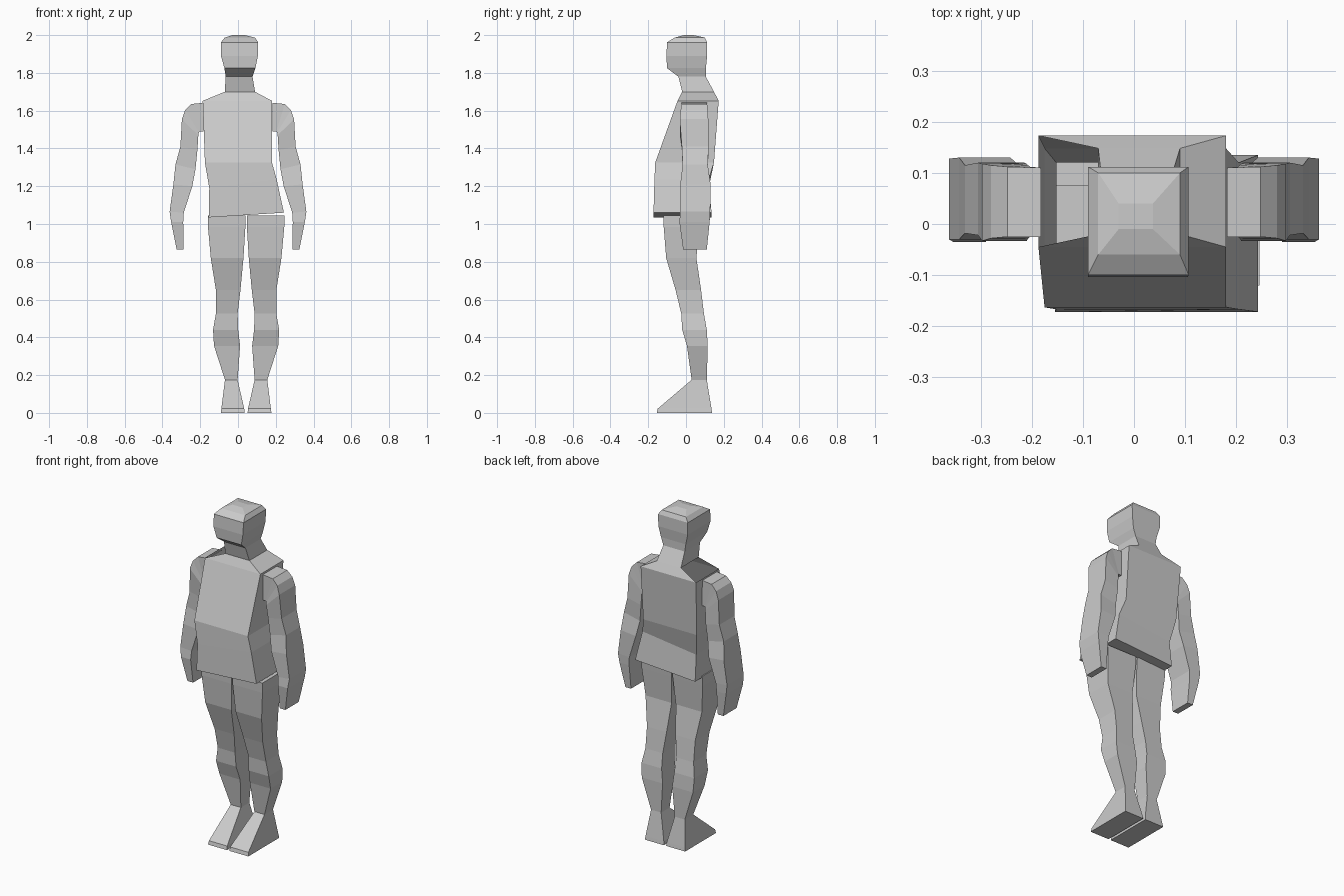
import bpy, bmesh

grey = bpy.data.materials.new("plain_grey")
grey.diffuse_color = (0.6, 0.6, 0.6, 1)


def loft(name, rings, cap_start=True, cap_end=True, opening=None):
    """Skin four-sided rings; opening = (ring, side) leaves one panel out."""
    bm = bmesh.new()
    loops = [[bm.verts.new(p) for p in ring] for ring in rings]
    gap = None
    for i, (a, b) in enumerate(zip(loops, loops[1:])):
        for k in range(4):
            f = bm.faces.new((a[k], a[(k + 1) % 4], b[(k + 1) % 4], b[k]))
            if (i, k) == opening:
                gap = f
    if cap_start:
        bm.faces.new(loops[0])
    if cap_end:
        bm.faces.new(loops[-1])
    bmesh.ops.recalc_face_normals(bm, faces=bm.faces)
    if gap:
        bmesh.ops.delete(bm, geom=[gap], context='FACES_ONLY')
    mesh = bpy.data.meshes.new(name)
    bm.to_mesh(mesh)
    bm.free()
    mesh.materials.append(grey)
    obj = bpy.data.objects.new(name, mesh)
    bpy.context.collection.objects.link(obj)
    return obj


def box_ring(x0, x1, y0, y1, z0, z1=None):
    """Rectangle that may tilt from z0 at x0 to z1 at x1."""
    z1 = z0 if z1 is None else z1
    return [(x0, y0, z0), (x1, y0, z1), (x1, y1, z1), (x0, y1, z0)]


# Head and neck
loft("head", [box_ring(*r) for r in [
    (-0.07, 0.09, -0.02, 0.148, 1.70),
    (-0.065, 0.077, -0.04, 0.105, 1.78),
    (-0.072, 0.092, -0.10, 0.105, 1.825),
    (-0.09, 0.105, -0.104, 0.112, 1.89),
    (-0.09, 0.107, -0.10, 0.112, 1.962),
    (-0.07, 0.09, -0.06, 0.10, 1.987),
    (-0.03, 0.037, -0.01, 0.04, 2.0)]], cap_start=False)

# Torso, with the left shoulder panel open
loft("torso", [box_ring(*r) for r in [
    (-0.155, 0.243, -0.172, 0.135, 1.035, 1.06),
    (-0.152, 0.205, -0.167, 0.12, 1.19, 1.235),
    (-0.175, 0.18, -0.163, 0.148, 1.325),
    (-0.187, 0.18, -0.045, 0.173, 1.652),
    (-0.07, 0.09, -0.02, 0.148, 1.70)]], cap_end=False, opening=(3, 3))

# Arms: outer x, z, inner x, z, front y, back y
ARM = [
    (0.182, 1.642, 0.182, 1.49, -0.025, 0.11),
    (0.248, 1.635, 0.203, 1.49, -0.025, 0.112),
    (0.280, 1.603, 0.207, 1.485, -0.028, 0.115),
    (0.297, 1.555, 0.210, 1.47, -0.033, 0.118),
    (0.305, 1.41, 0.215, 1.39, -0.022, 0.12),
    (0.331, 1.315, 0.225, 1.29, -0.018, 0.115),
    (0.342, 1.21, 0.242, 1.20, -0.03, 0.13),
    (0.362, 1.065, 0.287, 1.06, -0.03, 0.128),
    (0.354, 1.01, 0.290, 1.01, -0.035, 0.125),
    (0.325, 0.865, 0.288, 0.865, -0.015, 0.11)]

# Legs: outer x, inner x (from the leg centre line), front y, back y, z
LEG = [
    (0.203, 0.004, -0.12, 0.075, 1.045),
    (0.202, 0.004, -0.118, 0.07, 0.985),
    (0.187, 0.014, -0.105, 0.055, 0.82),
    (0.160, 0.030, -0.055, 0.08, 0.65),
    (0.160, 0.045, -0.025, 0.095, 0.525),
    (0.175, 0.042, -0.02, 0.11, 0.44),
    (0.170, 0.032, 0.005, 0.115, 0.355),
    (0.112, 0.045, 0.03, 0.11, 0.175)]
FOOT = [
    (0.112, 0.045, 0.03, 0.11, 0.175),
    (0.131, 0.010, -0.15, 0.135, 0.022),
    (0.134, 0.008, -0.155, 0.138, 0.0)]
MID = 0.043

for side, s in (("left", -1), ("right", 1)):
    loft(side + "_arm", [[(s * xo, y0, zo), (s * xo, y1, zo),
                          (s * xi, y1, zi), (s * xi, y0, zi)]
                         for xo, zo, xi, zi, y0, y1 in ARM])
    for part, rows in (("leg", LEG), ("foot", FOOT)):
        loft(side + "_" + part,
             [box_ring(MID + s * xi, MID + s * xo, y0, y1, z)
              for xo, xi, y0, y1, z in rows],
             cap_start=part == "leg", cap_end=part == "foot")
